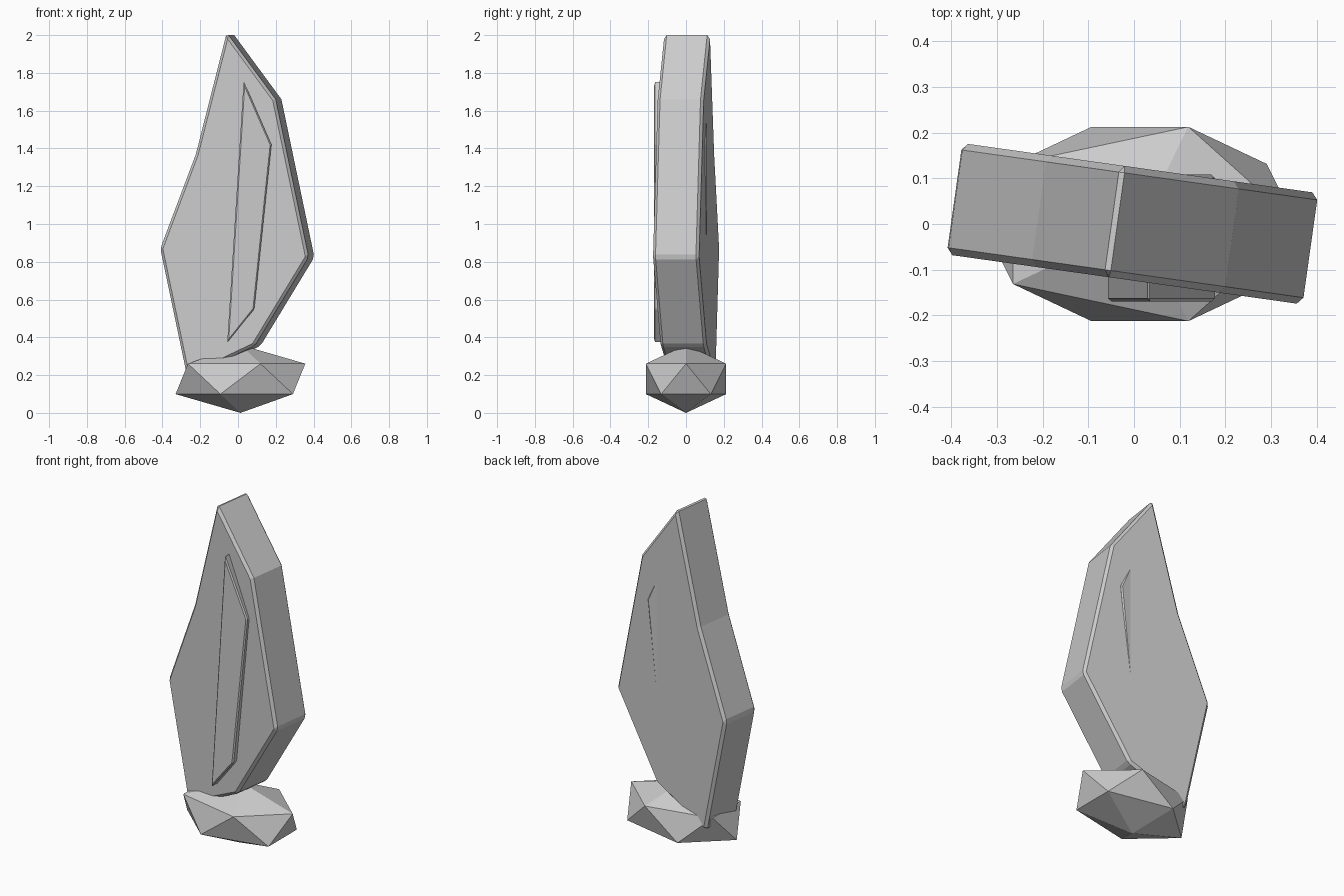
import bpy
import bmesh
import math

cube = bpy.data.objects.get("Cube")
if cube:
    bpy.data.objects.remove(cube, do_unlink=True)

grey = bpy.data.materials.new("stone_grey")
grey.use_nodes = True
colour = (0.6, 0.6, 0.6, 1)
grey.diffuse_color = colour
grey.node_tree.nodes["Principled BSDF"].inputs["Base Color"].default_value = colour


def add_object(name, bm):
    bmesh.ops.recalc_face_normals(bm, faces=bm.faces)
    mesh = bpy.data.meshes.new(name)
    bm.to_mesh(mesh)
    bm.free()
    mesh.materials.append(grey)
    obj = bpy.data.objects.new(name, mesh)
    bpy.context.collection.objects.link(obj)
    return obj


def prism(name, outline, front, back, bevel, turn=0):
    """Extrude an x-z outline from front to back and chamfer its sharp edges."""
    bm = bmesh.new()
    face = bm.faces.new([bm.verts.new((x, front, z)) for x, z in outline])
    result = bmesh.ops.extrude_face_region(bm, geom=[face])
    moved = [v for v in result["geom"] if isinstance(v, bmesh.types.BMVert)]
    bmesh.ops.translate(bm, verts=moved, vec=(0, back - front, 0))
    obj = add_object(name, bm)
    obj.rotation_euler.z = math.radians(turn)
    mod = obj.modifiers.new("chamfer", "BEVEL")
    mod.width = bevel
    mod.segments = 1
    mod.limit_method = "ANGLE"
    mod.angle_limit = math.radians(30)
    return obj


# Tall blade, turned slightly about the vertical axis
blade = [(-0.045, 2.013), (0.217, 1.66), (0.393, 0.825), (0.105, 0.355),
         (-0.255, 0.185), (-0.4, 0.87), (-0.21, 1.37)]
prism("blade", blade, -0.123, 0.123, 0.015, turn=-8)

# Narrow raised shard running through the blade
shard = [(0.03, 1.757), (0.177, 1.42), (0.086, 0.55), (-0.057, 0.37)]
prism("inner_shard", shard, -0.17, 0.108, 0.007)

# Faceted rock at the foot
bm = bmesh.new()
bmesh.ops.create_icosphere(bm, subdivisions=1, radius=1)
bmesh.ops.scale(bm, verts=bm.verts, vec=(0.384, 0.25, 0.18))
bmesh.ops.translate(bm, verts=bm.verts, vec=(0.013, 0, 0.18))
add_object("base_rock", bm)
